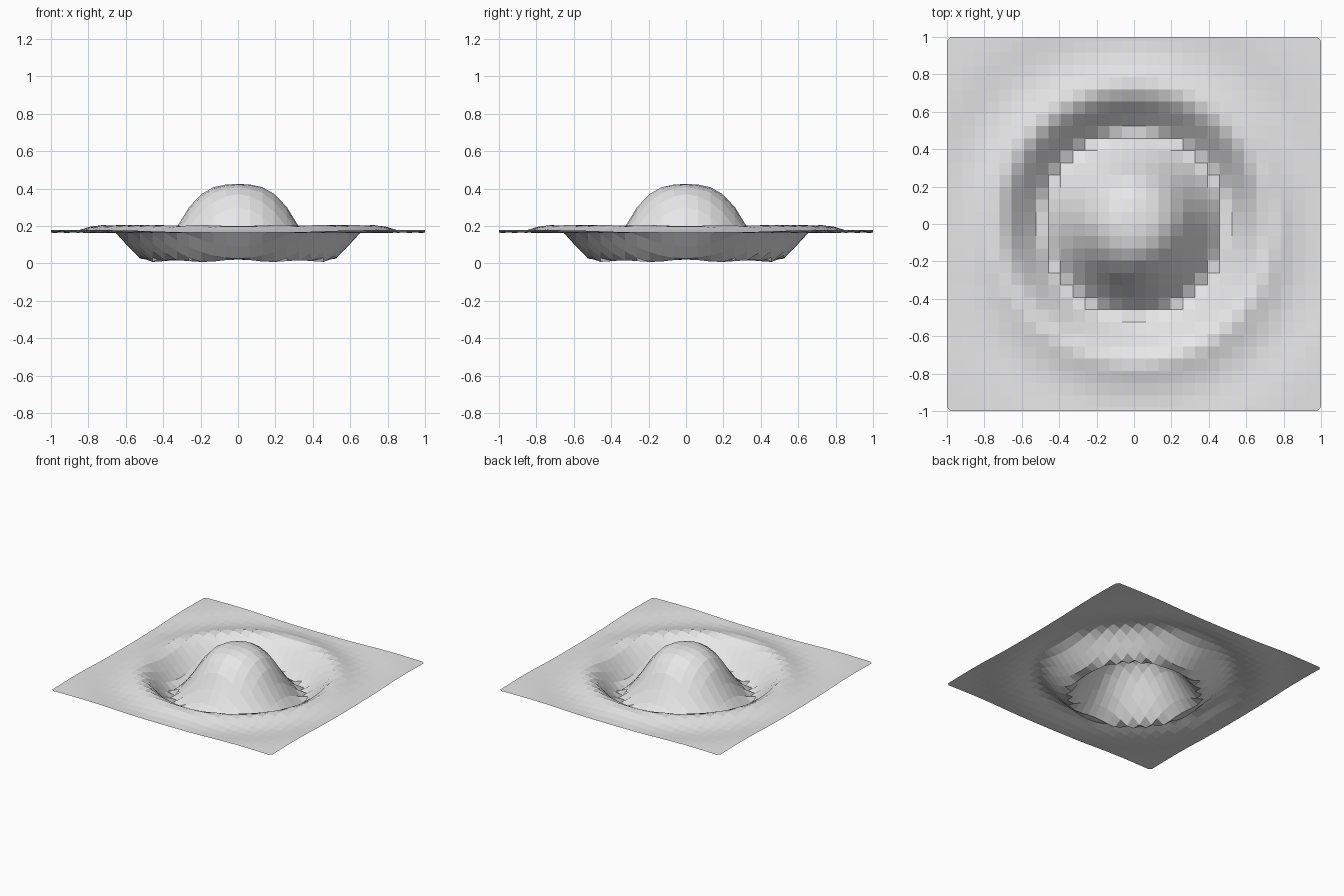
import bpy, bmesh, math

if "Cube" in bpy.data.objects:
    bpy.data.objects.remove(bpy.data.objects["Cube"])

# Radial height profile of the ripple: (radius, height)
PROFILE = [(0, .425), (.065, .421), (.13, .408), (.196, .37), (.262, .30),
           (.327, .193), (.392, .095), (.458, .02), (.49, .002), (.523, .025),
           (.589, .092), (.654, .163), (.70, .195), (.75, .207), (.785, .198),
           (.85, .178), (.915, .166), (.98, .163), (1.05, .167), (1.15, .176),
           (1.25, .178), (1.42, .174)]
CELL, HALF = 0.0654, 15


def height(r):
    for (r0, z0), (r1, z1) in zip(PROFILE, PROFILE[1:]):
        if r <= r1:
            return z0 + (z1 - z0) * (r - r0) / (r1 - r0)
    return PROFILE[-1][1]


# Rippled square sheet with faceted faces
bm = bmesh.new()
coords = [i * CELL for i in range(-HALF, HALF + 1)]
coords = [-1.0] + coords + [1.0]
bmesh.ops.create_grid(bm, x_segments=len(coords) - 1, y_segments=len(coords) - 1, size=1)
n = len(coords) - 1
for v in bm.verts:
    x = coords[round((v.co.x + 1) / 2 * n)]
    y = coords[round((v.co.y + 1) / 2 * n)]
    # slightly rounded sheet corners
    if abs(x) == 1 and abs(y) == 1:
        x, y = x * .99, y * .99
    v.co = (x, y, height(math.hypot(x, y)))

mesh = bpy.data.meshes.new("rippled_sheet")
bm.to_mesh(mesh)
bm.free()
grey = bpy.data.materials.new("light grey")
grey.diffuse_color = (0.8, 0.8, 0.8, 1)
grey.use_nodes = True
grey.node_tree.nodes["Principled BSDF"].inputs["Base Color"].default_value = grey.diffuse_color
mesh.materials.append(grey)
sheet = bpy.data.objects.new("rippled_sheet", mesh)
bpy.context.collection.objects.link(sheet)
